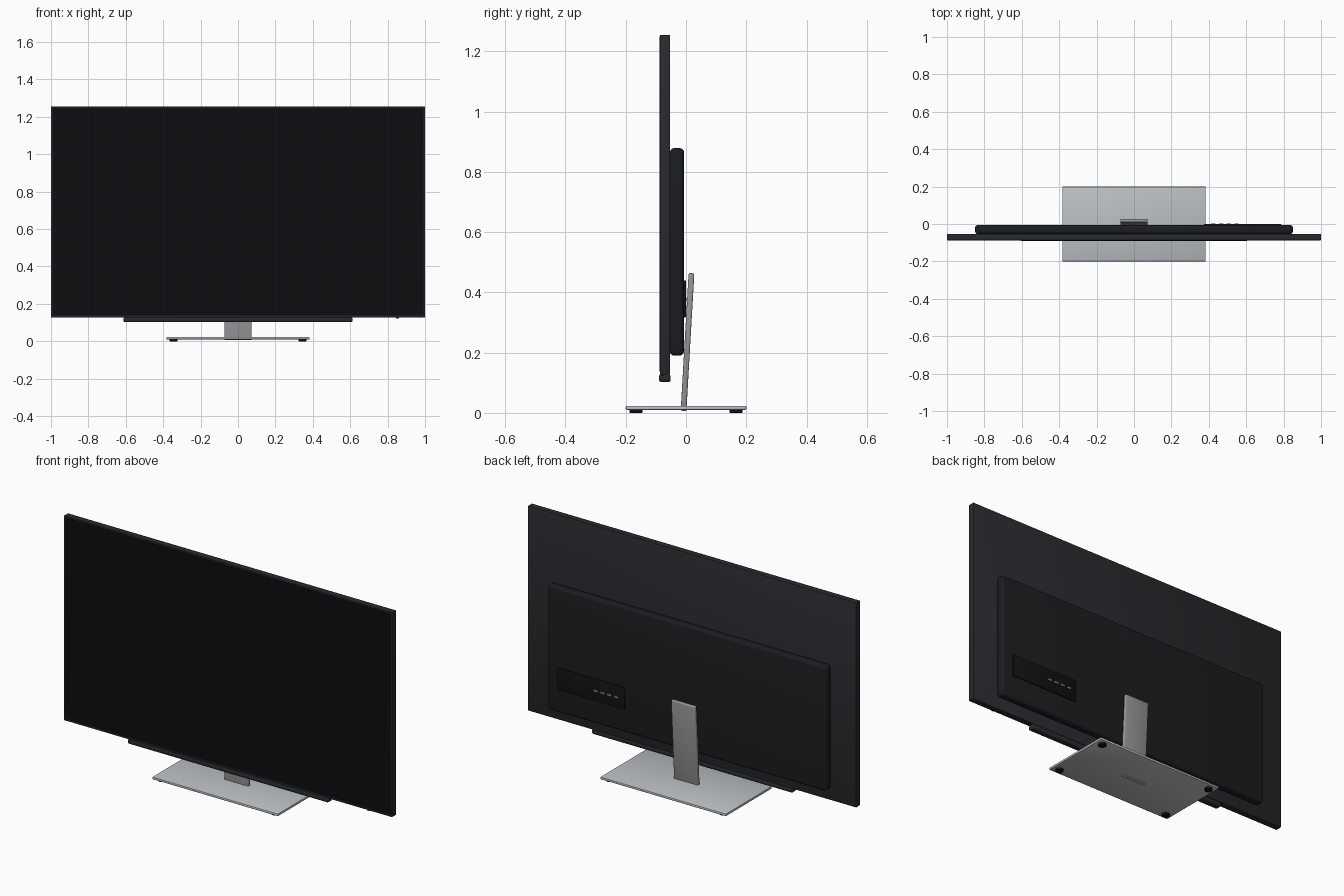
import bpy, math

if "Cube" in bpy.data.objects:
    bpy.data.objects.remove(bpy.data.objects["Cube"])


def material(name, rgb):
    m = bpy.data.materials.new(name)
    m.diffuse_color = (*rgb, 1)
    m.use_nodes = True
    m.node_tree.nodes["Principled BSDF"].inputs["Base Color"].default_value = m.diffuse_color
    return m


SCREEN = material("screen_black", (0.004, 0.004, 0.005))
PANEL = material("panel_charcoal", (0.022, 0.023, 0.027))
HOUSING = material("housing_black", (0.011, 0.012, 0.014))
RUBBER = material("rubber_black", (0.006, 0.006, 0.006))
SILVER = material("silver", (0.50, 0.53, 0.55))
STEEL = material("steel", (0.30, 0.30, 0.31))


def finish(ob, name, mat, bevel, segments):
    ob.name = name
    ob.data.materials.append(mat)
    if bevel:
        mod = ob.modifiers.new("bevel", 'BEVEL')
        mod.width = bevel
        mod.segments = segments
        bpy.ops.object.modifier_apply(modifier=mod.name)
        bpy.ops.object.shade_smooth_by_angle(angle=math.radians(35))
    return ob


def box(name, x, y, z, mat, bevel=0, segments=3):
    """Box from (min, max) ranges on each axis."""
    bpy.ops.mesh.primitive_cube_add(size=1, location=[(a + b) / 2 for a, b in (x, y, z)])
    ob = bpy.context.object
    ob.scale = [b - a for a, b in (x, y, z)]
    bpy.ops.object.transform_apply(location=False, rotation=False, scale=True)
    return finish(ob, name, mat, bevel, segments)


# Thin display panel with a narrow bezel around the screen
box("display_panel", (-1, 1), (-0.087, -0.053), (0.127, 1.255), PANEL, 0.002, 2)
box("screen", (-0.993, 0.993), (-0.0878, -0.08), (0.138, 1.249), SCREEN)
box("status_light", (0.845, 0.86), (-0.082, -0.074), (0.122, 0.13), RUBBER)

# Rounded electronics housing on the back
box("rear_housing", (-0.85, 0.85), (-0.054, -0.006), (0.19, 0.879), HOUSING, 0.016, 5)

# Connector panel with a row of ports
box("connector_panel", (0.375, 0.785), (-0.015, 0.0), (0.317, 0.44), RUBBER, 0.002, 2)
for i in range(4):
    cx = 0.425 + i * 0.041
    box(f"port_{i + 1}", (cx - 0.012, cx + 0.012), (-0.004, 0.004), (0.373, 0.381), STEEL)

# Speaker bar beneath the panel
box("speaker_bar", (-0.612, 0.612), (-0.09, -0.051), (0.102, 0.129), PANEL, 0.009, 4)

# Flat base plate
box("base_plate", (-0.383, 0.383), (-0.2, 0.2), (0.010, 0.023), SILVER, 0.003, 2)

# Neck leaning back, passing through the base
neck = box("stand_neck", (-0.073, 0.073), (-0.0045, 0.0145), (0.006, 0.464), STEEL, 0.005, 3)
neck.rotation_euler.x = -math.radians(3.3)

# Rubber feet
for sx in (-1, 1):
    for sy in (-1, 1):
        bpy.ops.mesh.primitive_cylinder_add(vertices=32, radius=0.021, depth=0.012,
                                            location=(sx * 0.345, sy * 0.166, 0.006))
        side = ("left" if sx < 0 else "right") + ("_front" if sy < 0 else "_back")
        finish(bpy.context.object, f"foot_{side}", RUBBER, 0.002, 2)
